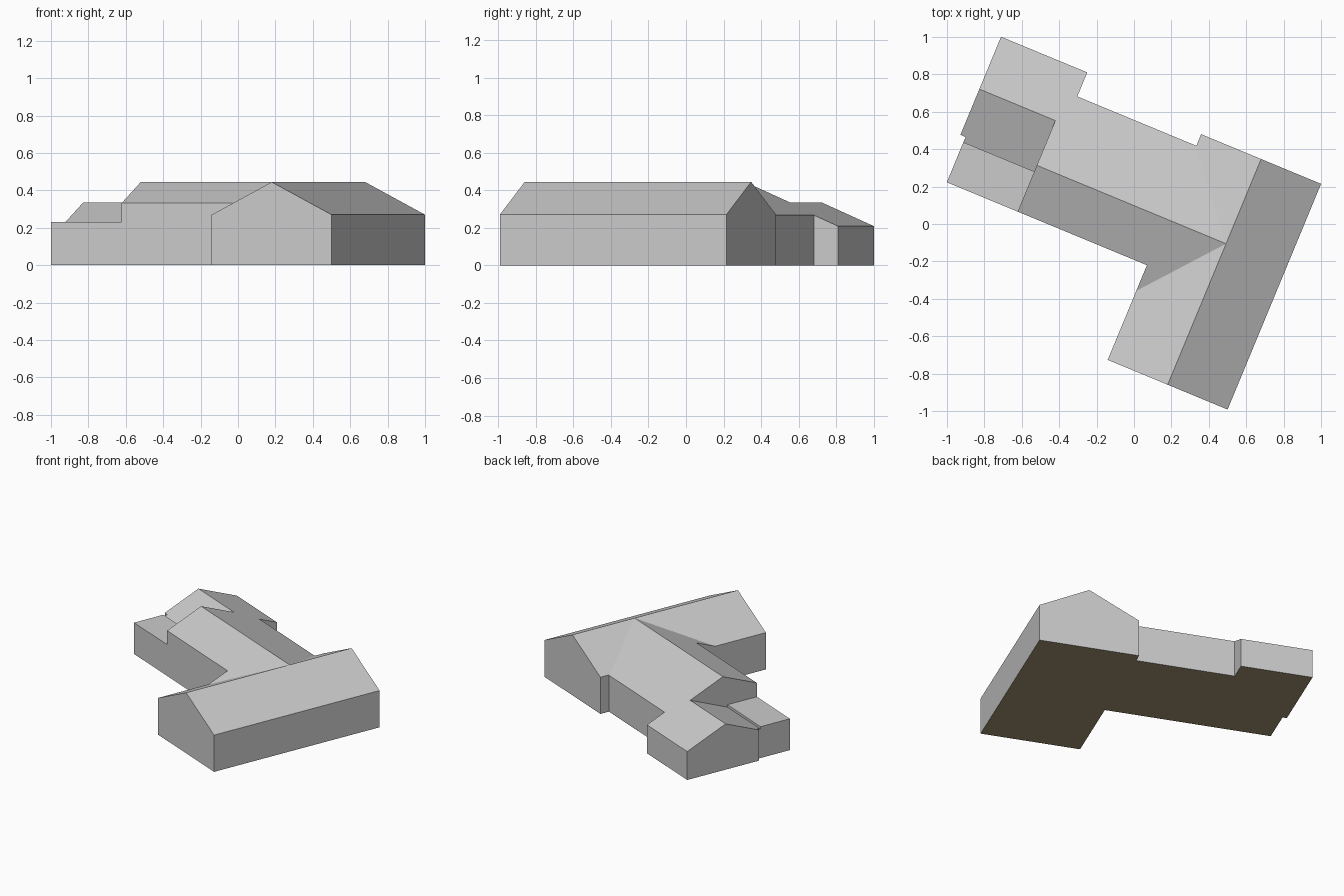
import bpy, bmesh, math
from mathutils import Matrix

if "Cube" in bpy.data.objects:
    bpy.data.objects.remove(bpy.data.objects["Cube"])

PITCH = 0.42           # slope shared by the long wing roofs
RIDGE_B, RIDGE_Z = 0.091, 0.445


def slope(b):
    """Height of the long wing's roof at cross position b."""
    return RIDGE_Z - PITCH * abs(b - RIDGE_B)


def lower(b):
    """Height of the lower west roof's south slope."""
    return slope(0.35) - PITCH * (0.35 - b)


def prism(name, profile, start, end, along_x=True):
    """Extrude a closed profile (cross position, z) along x or y."""
    bm = bmesh.new()
    rings = []
    for t in (start, end):
        rings.append([bm.verts.new((t, p, z) if along_x else (p, t, z)) for p, z in profile])
    bm.faces.new(rings[0])
    bm.faces.new(rings[1])
    n = len(profile)
    for i in range(n):
        j = (i + 1) % n
        bm.faces.new((rings[0][i], rings[0][j], rings[1][j], rings[1][i]))
    bmesh.ops.recalc_face_normals(bm, faces=bm.faces)
    mesh = bpy.data.meshes.new(name)
    bm.to_mesh(mesh)
    bm.free()
    obj = bpy.data.objects.new(name, mesh)
    bpy.context.collection.objects.link(obj)
    return obj


# east wing with its own gable
east = prism("east_wing", [(0.148, 0), (0.842, 0), (0.842, 0.27), (0.495, RIDGE_Z), (0.148, 0.27)],
             -0.725, 0.581, along_x=False)
# long wing running west
parts = [prism("long_wing", [(-0.177, 0), (0.514, 0), (0.514, slope(0.514)),
                             (RIDGE_B, RIDGE_Z), (-0.177, slope(-0.177))], -0.60, 0.30)]
# long roof carried over the east wing to form the valleys
parts.append(prism("valley_roof", [(-0.325, 0.1), (0.507, 0.1), (0.507, slope(0.507)),
                                   (RIDGE_B, RIDGE_Z), (-0.325, slope(-0.325))], 0.148, 0.495))
# lower gabled block at the west end
parts.append(prism("west_block", [(0.085, 0), (0.653, 0), (0.653, slope(0.653)),
                                  (0.35, slope(0.35)), (0.085, lower(0.085))], -1.04, -0.541))
# strip of eave meeting the flat roof
parts.append(prism("west_eave", [(0.055, 0), (0.2, 0), (0.2, lower(0.2)), (0.055, lower(0.055))],
                   -1.01, -0.59))
# flat-roofed corner
parts.append(prism("flat_corner", [(-0.177, 0), (0.055, 0), (0.055, 0.23), (-0.177, 0.23)],
                   -1.01, -0.59))

# join everything into one outer shell
for part in parts:
    mod = east.modifiers.new(part.name, 'BOOLEAN')
    mod.operation = 'UNION'
    mod.solver = 'EXACT'
    mod.object = part
bpy.context.view_layer.update()
dg = bpy.context.evaluated_depsgraph_get()
bm = bmesh.new()
bm.from_object(east, dg)
for obj in [east] + parts:
    bpy.data.objects.remove(obj, do_unlink=True)
bmesh.ops.remove_doubles(bm, verts=bm.verts, dist=0.0005)
bmesh.ops.dissolve_limit(bm, angle_limit=math.radians(1), verts=bm.verts, edges=bm.edges)

# turn the plan on the site
bmesh.ops.rotate(bm, verts=bm.verts, cent=(0, 0, 0), matrix=Matrix.Rotation(math.radians(-22.5), 3, 'Z'))


def keep(source, name, test):
    """Make an object from the faces that pass the test."""
    part = source.copy()
    drop = [f for f in part.faces if not test(f)]
    bmesh.ops.delete(part, geom=drop, context='FACES')
    mesh = bpy.data.meshes.new(name)
    part.to_mesh(mesh)
    part.free()
    obj = bpy.data.objects.new(name, mesh)
    bpy.context.collection.objects.link(obj)
    return obj


def is_floor(f):
    return all(v.co.z < 0.001 for v in f.verts)


keep(bm, "walls_and_roofs", lambda f: not is_floor(f))
floor = keep(bm, "floor", is_floor)
bm.free()

# brown underside
brown = bpy.data.materials.new("floor_brown")
brown.diffuse_color = (0.36, 0.28, 0.16, 1)
brown.use_nodes = True
brown.node_tree.nodes["Principled BSDF"].inputs["Base Color"].default_value = brown.diffuse_color
floor.data.materials.append(brown)
